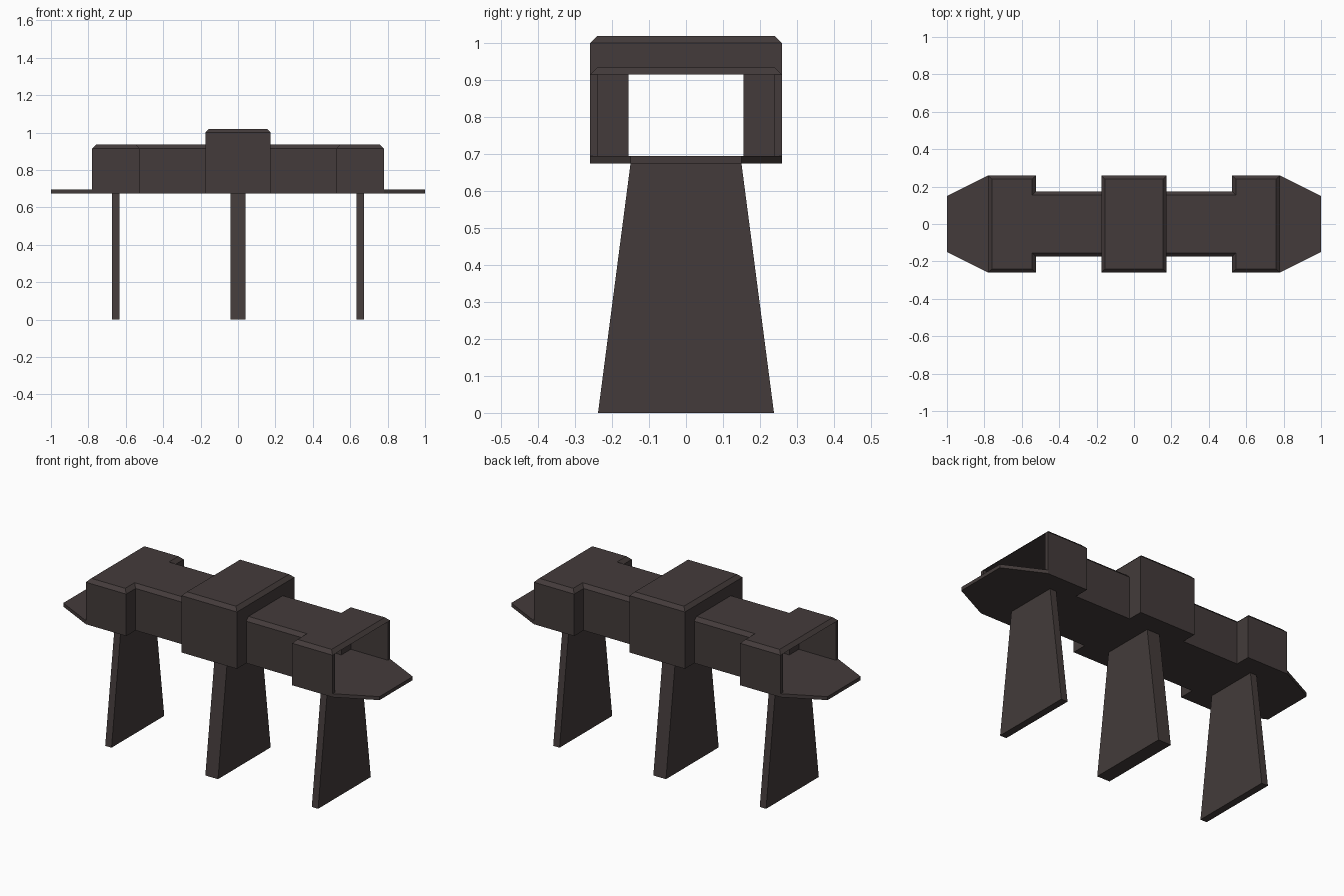
import bpy
import bmesh

if "Cube" in bpy.data.objects:
    bpy.data.objects.remove(bpy.data.objects["Cube"])

mat = bpy.data.materials.new("dark brown grey")
mat.diffuse_color = (0.057, 0.044, 0.043, 1)
mat.use_nodes = True
mat.node_tree.nodes["Principled BSDF"].inputs["Base Color"].default_value = mat.diffuse_color

# Main levels and plan sizes
FLOOR, DECK, EAVE, TALL, T = 0.675, 0.695, 0.915, 1.0, 0.02
END, STEP, MID = 0.78, 0.525, 0.175     # x breaks
WIDE, SLIM, DOOR = 0.26, 0.175, 0.155   # half widths


def prism(name, low, z0, z1, high=None, mirror=(False, False)):
    """Loft a plan polygon from z0 to z1, optionally to a different top polygon."""
    bm = bmesh.new()
    a = [bm.verts.new((x, y, z0)) for x, y in low]
    b = [bm.verts.new((x, y, z1)) for x, y in (high or low)]
    n = len(a)
    bm.faces.new(a[::-1])
    bm.faces.new(b)
    for i in range(n):
        j = (i + 1) % n
        bm.faces.new((a[i], a[j], b[j], b[i]))
    bmesh.ops.recalc_face_normals(bm, faces=bm.faces)
    mesh = bpy.data.meshes.new(name)
    bm.to_mesh(mesh)
    bm.free()
    mesh.materials.append(mat)
    ob = bpy.data.objects.new(name, mesh)
    bpy.context.collection.objects.link(ob)
    if any(mirror):
        m = ob.modifiers.new("mirror", 'MIRROR')
        m.use_axis = (mirror[0], mirror[1], False)
        m.use_mirror_merge = False
    return ob


def rect(x0, x1, y):
    return [(x0, -y), (x1, -y), (x1, y), (x0, y)]


def both_sides(half):
    """Close a half outline by reflecting it over y = 0."""
    return half + [(x, -y) for x, y in reversed(half)]


def wing(inset):
    """Lower edge of the stepped wing, from the centre block to the open end."""
    return [(MID, -SLIM + inset), (STEP + inset, -SLIM + inset),
            (STEP + inset, -WIDE + inset), (END - inset, -WIDE + inset)]


# Floor slab: stepped plan with a tapering landing at each end
right = [(MID, -WIDE)] + wing(0) + [(1.0, -0.15)]
left = [(-x, y) for x, y in reversed(right)]
prism("floor", both_sides(left + right), FLOOR, DECK)

# Wing walls, following the stepped plan
inner = wing(T)
inner[-1] = (END, -WIDE + T)
prism("wing_walls", wing(0) + inner[::-1], DECK, EAVE, mirror=(True, True))

# Wing roofs with chamfered edges
prism("wing_roofs", both_sides(wing(0)), EAVE, EAVE + T,
      both_sides(wing(T)), mirror=(True, False))

# Taller centre block: side walls, lintels over the passage, chamfered roof
x1, y1 = MID - T, WIDE - T
prism("centre_walls",
      [(-MID, -DOOR), (-MID, -WIDE), (MID, -WIDE), (MID, -DOOR),
       (x1, -DOOR), (x1, -y1), (-x1, -y1), (-x1, -DOOR)],
      DECK, TALL, mirror=(False, True))
prism("centre_lintels", rect(x1, MID, DOOR), EAVE, TALL, mirror=(True, False))
prism("centre_roof", rect(-MID, MID, WIDE), TALL, TALL + T, rect(-x1, x1, y1))

# Tapered piers
prism("centre_pier", rect(-0.04, 0.04, 0.238), 0, FLOOR, rect(-0.04, 0.04, 0.15))
prism("end_piers", rect(0.633, 0.673, 0.238), 0, FLOOR,
      rect(0.633, 0.673, 0.15), mirror=(True, False))
